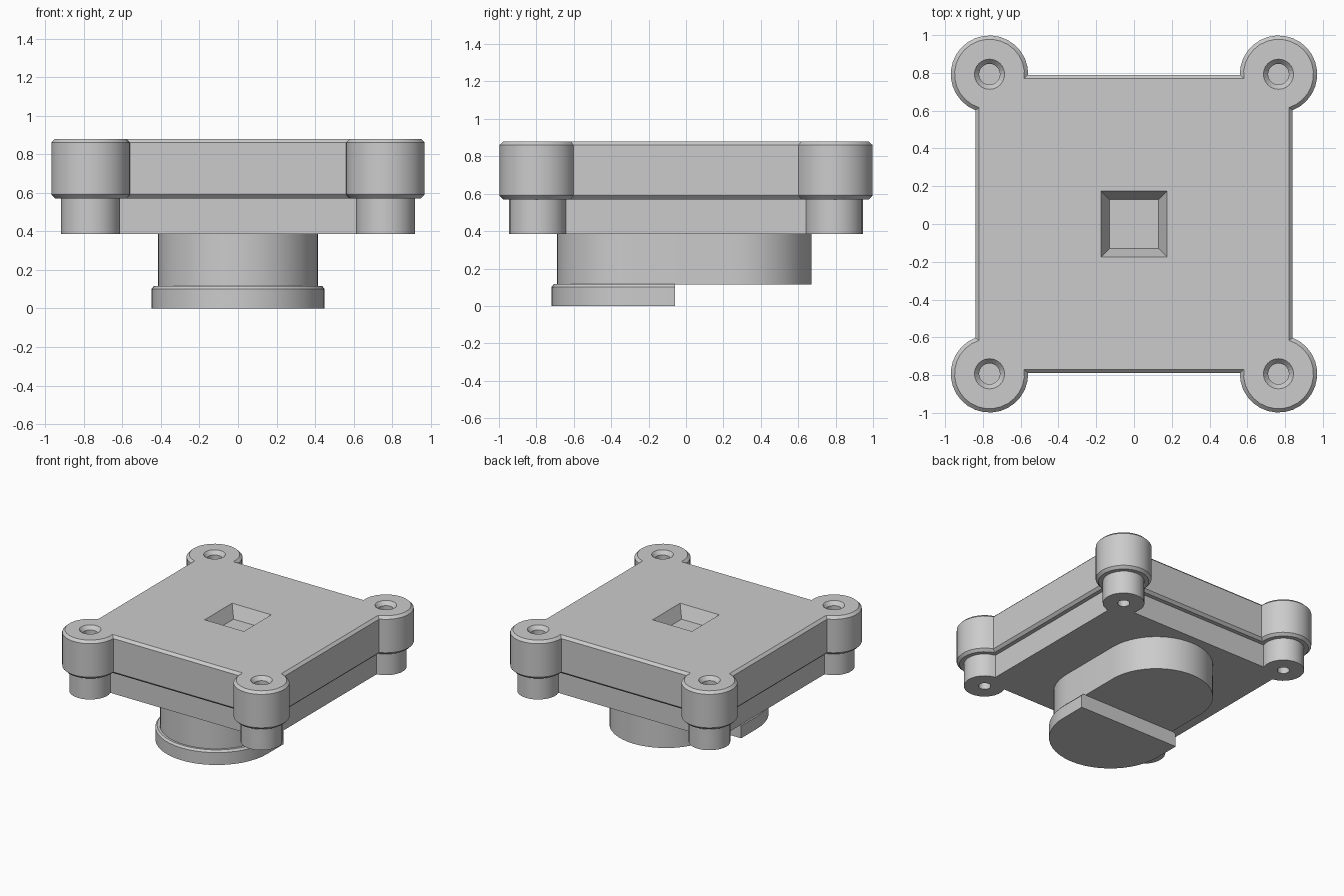
import bpy, bmesh
from math import pi, cos, sin, acos, asin

if "Cube" in bpy.data.objects:
    bpy.data.objects.remove(bpy.data.objects["Cube"])

CX, CY = 0.765, 0.793            # corner boss centres


def loft(name, rings, helper=False):
    """Closed solid through equal-length (points, z) rings, bottom to top."""
    bm = bmesh.new()
    layers = [[bm.verts.new((x, y, z)) for x, y in pts] for pts, z in rings]
    n = len(layers[0])
    for a, b in zip(layers, layers[1:]):
        for i in range(n):
            j = (i + 1) % n
            bm.faces.new((a[i], a[j], b[j], b[i]))
    bm.faces.new(layers[0][::-1])
    bm.faces.new(layers[-1])
    bmesh.ops.recalc_face_normals(bm, faces=bm.faces)
    mesh = bpy.data.meshes.new(name)
    bm.to_mesh(mesh)
    bm.free()
    ob = bpy.data.objects.new(name, mesh)
    bpy.context.collection.objects.link(ob)
    if helper:
        ob.hide_render = True
        ob.hide_viewport = True
    return ob


def arc(cx, cy, r, a0, a1, n):
    return [(cx + r * cos(a0 + (a1 - a0) * i / n),
             cy + r * sin(a0 + (a1 - a0) * i / n)) for i in range(n + 1)]


def plate_outline(off):
    """Rectangle with a round boss at every corner, grown by off."""
    r, bx, by = 0.205 + off, 0.84 + off, 0.79 + off
    corner = arc(CX, CY, r, -acos((bx - CX) / r), pi - asin((by - CY) / r), 20)
    pts = []
    for sx, sy in ((1, 1), (-1, 1), (-1, -1), (1, -1)):
        pts += [(sx * x, sy * y) for x, y in (corner if sx * sy > 0 else corner[::-1])]
    return pts


def square(h):
    return [(h, h), (-h, h), (-h, -h), (h, -h)]


def circle(x, y, r):
    return arc(x, y, r, 0, 2 * pi * 23 / 24, 23)


def cut(ob, cutter):
    m = ob.modifiers.new(cutter.name, 'BOOLEAN')
    m.operation = 'DIFFERENCE'
    m.solver = 'EXACT'
    m.object = cutter


# two stacked plates
upper = loft("upper_plate", [(plate_outline(-0.02), 0.57), (plate_outline(0), 0.59),
                             (plate_outline(0), 0.86), (plate_outline(-0.02), 0.88)])
lower = loft("lower_plate", [(plate_outline(-0.052), 0.385), (plate_outline(-0.052), 0.575)])

# tapered square recess in the top
cut(upper, loft("recess_cutter", [(square(0.13), 0.78), (square(0.175), 0.88),
                                  (square(0.175), 0.95)], True))

# countersunk holes on top, plain holes below
for i, (sx, sy) in enumerate(((1, 1), (-1, 1), (-1, -1), (1, -1))):
    x, y = sx * CX, sy * CY
    cut(upper, loft(f"top_hole_cutter_{i}", [
        (circle(x, y, 0.055), 0.75), (circle(x, y, 0.055), 0.85),
        (circle(x, y, 0.08), 0.88), (circle(x, y, 0.08), 0.95)], True))
    cut(lower, loft(f"bottom_hole_cutter_{i}", [
        (circle(x, y, 0.045), 0.30), (circle(x, y, 0.045), 0.50)], True))

# oblong neck under the plates
neck_pts = arc(0, 0.255, 0.415, 0, pi, 24) + arc(0, -0.275, 0.415, pi, 2 * pi, 24)
neck = loft("neck", [(neck_pts, 0.115), (neck_pts, 0.39)])

# half-round foot under the front of the neck
foot_pts = [(0.45, -0.06), (-0.45, -0.06)] + arc(0, -0.27, 0.45, pi, 2 * pi, 24)
rim_pts = [(0.437, -0.06), (-0.437, -0.06)] + arc(0, -0.27, 0.437, pi, 2 * pi, 24)
foot = loft("foot", [(foot_pts, 0), (foot_pts, 0.1), (rim_pts, 0.116)])

# smooth the curved sides, keep the edges
bpy.ops.object.select_all(action='DESELECT')
for ob in (upper, lower, neck, foot):
    ob.select_set(True)
bpy.context.view_layer.objects.active = upper
bpy.ops.object.shade_smooth_by_angle(angle=0.5)
